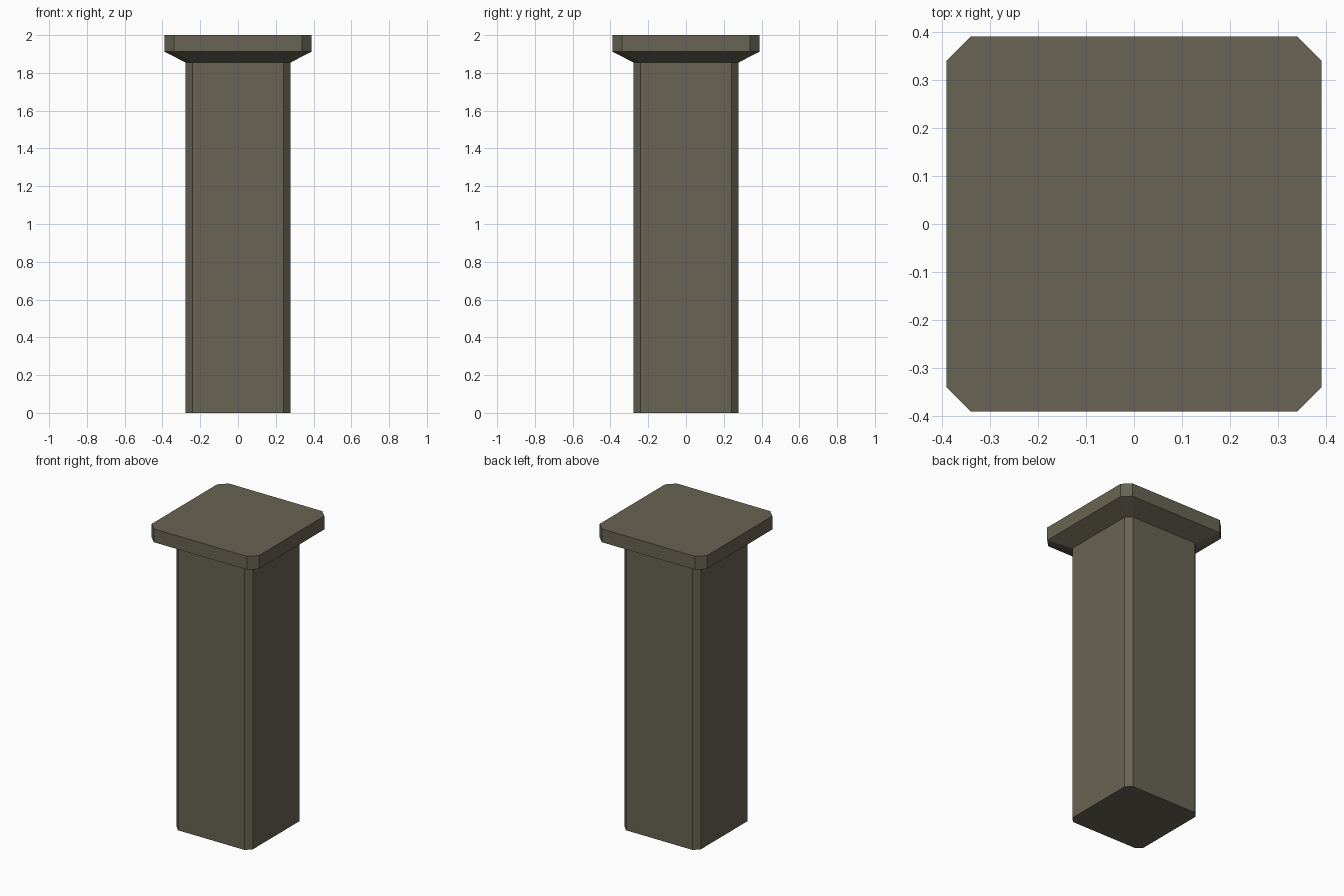
import bpy, bmesh

if "Cube" in bpy.data.objects:
    bpy.data.objects.remove(bpy.data.objects["Cube"])

stone = bpy.data.materials.new("olive grey stone")
stone.diffuse_color = (0.14, 0.127, 0.087, 1)
stone.use_nodes = True
stone.node_tree.nodes["Principled BSDF"].inputs["Base Color"].default_value = stone.diffuse_color

# Chamfered-square sections from foot to top: (height, half width, corner start)
SECTIONS = [
    (0.0, 0.277, 0.242),    # shaft foot
    (1.855, 0.277, 0.242),  # shaft top
    (1.912, 0.39, 0.34),    # flared underside of the cap
    (2.0, 0.39, 0.34),      # cap top
]


def ring(bm, z, a, c):
    pts = [(c, -a), (a, -c), (a, c), (c, a), (-c, a), (-a, c), (-a, -c), (-c, -a)]
    return [bm.verts.new((x, y, z)) for x, y in pts]


# Pillar: one closed loft through the sections
bm = bmesh.new()
rings = [ring(bm, *s) for s in SECTIONS]
for low, high in zip(rings, rings[1:]):
    for i in range(8):
        j = (i + 1) % 8
        bm.faces.new((low[i], low[j], high[j], high[i]))
bm.faces.new(rings[0][::-1])
bm.faces.new(rings[-1])
bmesh.ops.recalc_face_normals(bm, faces=bm.faces)

mesh = bpy.data.meshes.new("pillar")
bm.to_mesh(mesh)
bm.free()
mesh.materials.append(stone)
bpy.context.collection.objects.link(bpy.data.objects.new("pillar", mesh))
